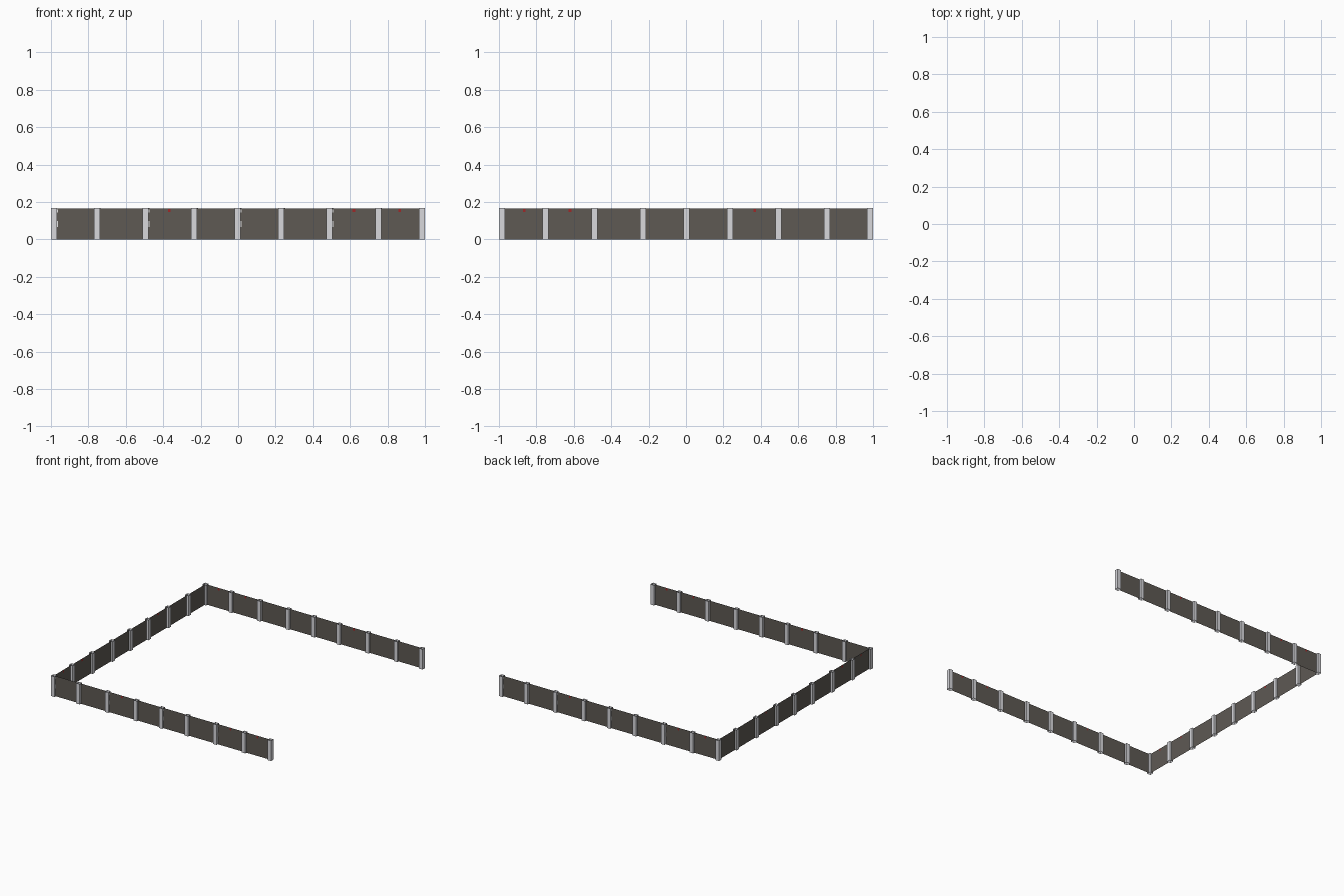
import bpy
from mathutils import Matrix
from math import pi

if "Cube" in bpy.data.objects:
    bpy.data.objects.remove(bpy.data.objects["Cube"])

H = 0.167          # wall height
E = 0.984          # distance of wall centre lines from the middle
W = 0.016          # half width and half depth of a post
POSTS = [-E, -0.755, -0.495, -0.235, -0.003, 0.23, 0.489, 0.75, E]


def material(name, rgb):
    m = bpy.data.materials.new(name)
    m.diffuse_color = (*rgb, 1)
    m.use_nodes = True
    m.node_tree.nodes["Principled BSDF"].inputs["Base Color"].default_value = m.diffuse_color
    return m


STEEL = material("light steel", (0.69, 0.69, 0.72))
PANEL = material("dark grey brown panel", (0.112, 0.101, 0.088))
RED = material("red marker", (0.35, 0.02, 0.02))
WHITE = material("white tag", (0.85, 0.85, 0.85))


def sheets(name, segments, z0, z1, mat, matrix):
    """Upright open sheets standing on plan segments (x0, y0, x1, y1)."""
    verts, faces = [], []
    for x0, y0, x1, y1 in segments:
        n = len(verts)
        verts += [(x0, y0, z0), (x1, y1, z0), (x1, y1, z1), (x0, y0, z1)]
        faces.append((n, n + 1, n + 2, n + 3))
    me = bpy.data.meshes.new(name)
    me.from_pydata(verts, [], faces)
    me.materials.append(mat)
    ob = bpy.data.objects.new(name, me)
    bpy.context.collection.objects.link(ob)
    ob.matrix_world = matrix


# the same wall run stands at the front, left and back; the right is open
for side, angle in (("front", 0), ("left", -pi / 2), ("back", pi)):
    m = Matrix.Rotation(angle, 4, 'Z') @ Matrix.Translation((0, -E, 0))

    # open-ended square tube posts
    for i, x in enumerate(POSTS):
        a, b = x - W, x + W
        sheets(f"{side}_post_{i}",
               [(a, -W, b, -W), (b, -W, b, W), (b, W, a, W), (a, W, a, -W)],
               0, H, STEEL, m)

    # infill panels between the posts
    for i, (a, b) in enumerate(zip(POSTS, POSTS[1:])):
        sheets(f"{side}_panel_{i}", [(a + W, 0, b - W, 0)], 0, H - 0.001, PANEL, m)

    # small red markers under the top edge, on both faces
    for i, x in enumerate((-0.367, 0.62, 0.865)):
        sheets(f"{side}_marker_{i}",
               [(x - 0.007, s, x + 0.007, s) for s in (-0.002, 0.002)],
               0.146, 0.162, RED, m)

    # small white tags beside some posts, on the outer face
    for i in (0, 2, 4, 6):
        x = POSTS[i] + W
        for j, (z0, z1) in enumerate(((0.066, 0.098), (0.145, 0.16))):
            sheets(f"{side}_tag_{i}_{j}", [(x, -0.003, x + 0.005, -0.003)],
                   z0, z1, WHITE, m)
